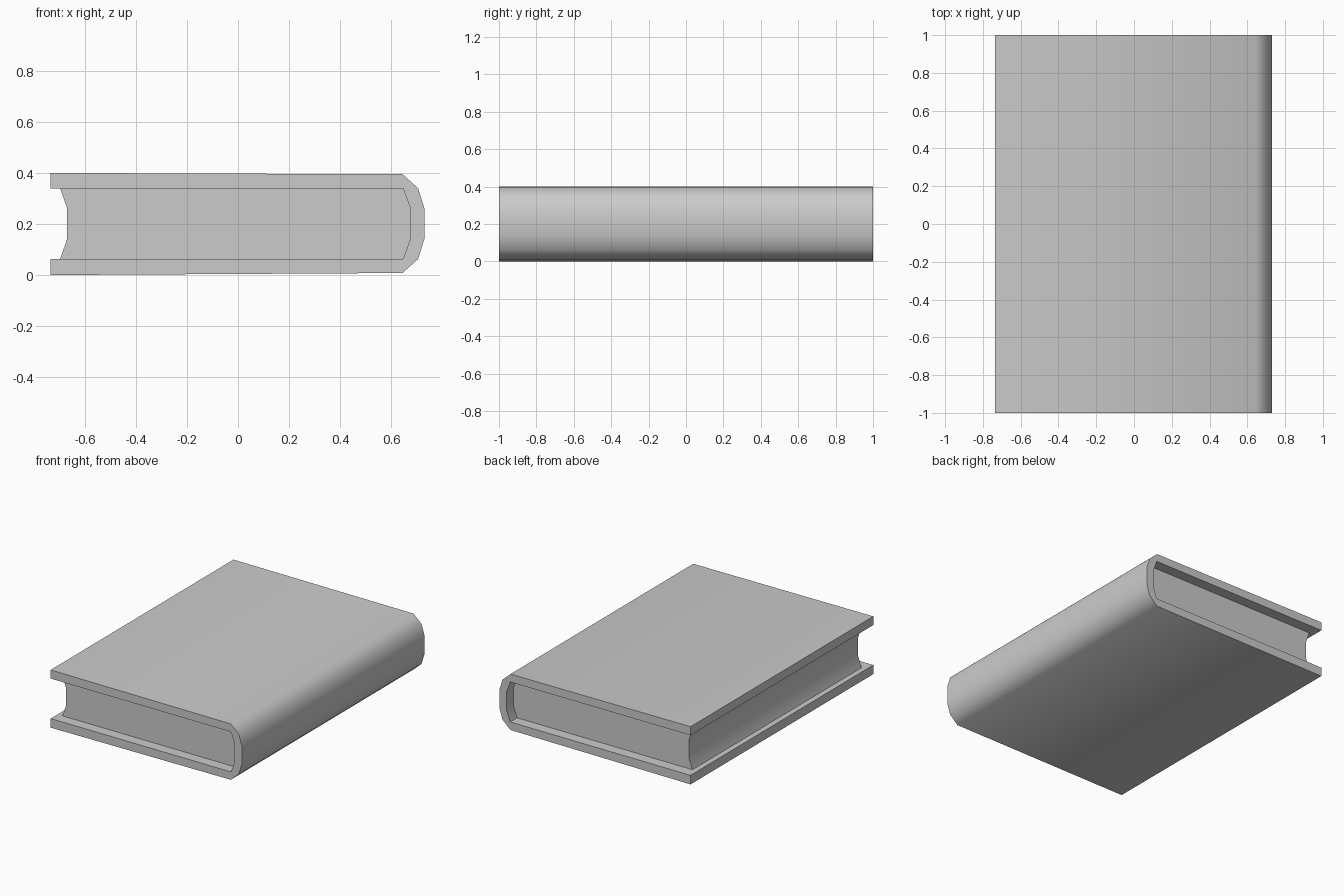
import bpy, bmesh, math

cube = bpy.data.objects.get("Cube")
if cube:
    bpy.data.objects.remove(cube, do_unlink=True)


def material(name, rgb):
    mat = bpy.data.materials.new(name)
    mat.use_nodes = True
    color = (*rgb, 1.0)
    mat.diffuse_color = color
    mat.node_tree.nodes["Principled BSDF"].inputs["Base Color"].default_value = color
    return mat


def extrude_profile(name, profile, half_length, mat, angle):
    """Extrude an x-z outline along y, centred on y = 0."""
    bm = bmesh.new()
    face = bm.faces.new([bm.verts.new((x, -half_length, z)) for x, z in profile])
    result = bmesh.ops.extrude_face_region(bm, geom=[face])
    moved = [v for v in result["geom"] if isinstance(v, bmesh.types.BMVert)]
    bmesh.ops.translate(bm, verts=moved, vec=(0, 2 * half_length, 0))
    if face.is_valid and len(face.edges[0].link_faces) < 2:
        bm.faces.ensure_lookup_table()
    bmesh.ops.recalc_face_normals(bm, faces=bm.faces)
    mesh = bpy.data.meshes.new(name)
    bm.to_mesh(mesh)
    bm.free()
    mesh.materials.append(mat)
    obj = bpy.data.objects.new(name, mesh)
    bpy.context.collection.objects.link(obj)
    bpy.ops.object.select_all(action="DESELECT")
    obj.select_set(True)
    bpy.context.view_layer.objects.active = obj
    bpy.ops.object.shade_smooth_by_angle(angle=math.radians(angle))
    return obj


grey = material("plain grey", (0.6, 0.6, 0.6))

# Cover: outer wrap around the spine, then back along the inside
outer = [(-0.735, 0.0), (0.645, 0.008), (0.706, 0.063), (0.73, 0.14),
         (0.73, 0.263), (0.706, 0.34), (0.645, 0.395), (-0.735, 0.40)]
spine_inside = [(0.647, 0.34), (0.675, 0.263), (0.675, 0.14), (0.647, 0.063)]
cover = outer + [(-0.735, 0.34)] + spine_inside + [(-0.735, 0.063)]
extrude_profile("cover", cover, 1.0, grey, 50)

# Page block: rounded at the spine, hollowed at the fore edge, set in at the ends
fore_edge = [(-0.697, 0.063), (-0.67, 0.14), (-0.67, 0.263), (-0.697, 0.34)]
extrude_profile("page_block", fore_edge + spine_inside, 0.925, grey, 50)
